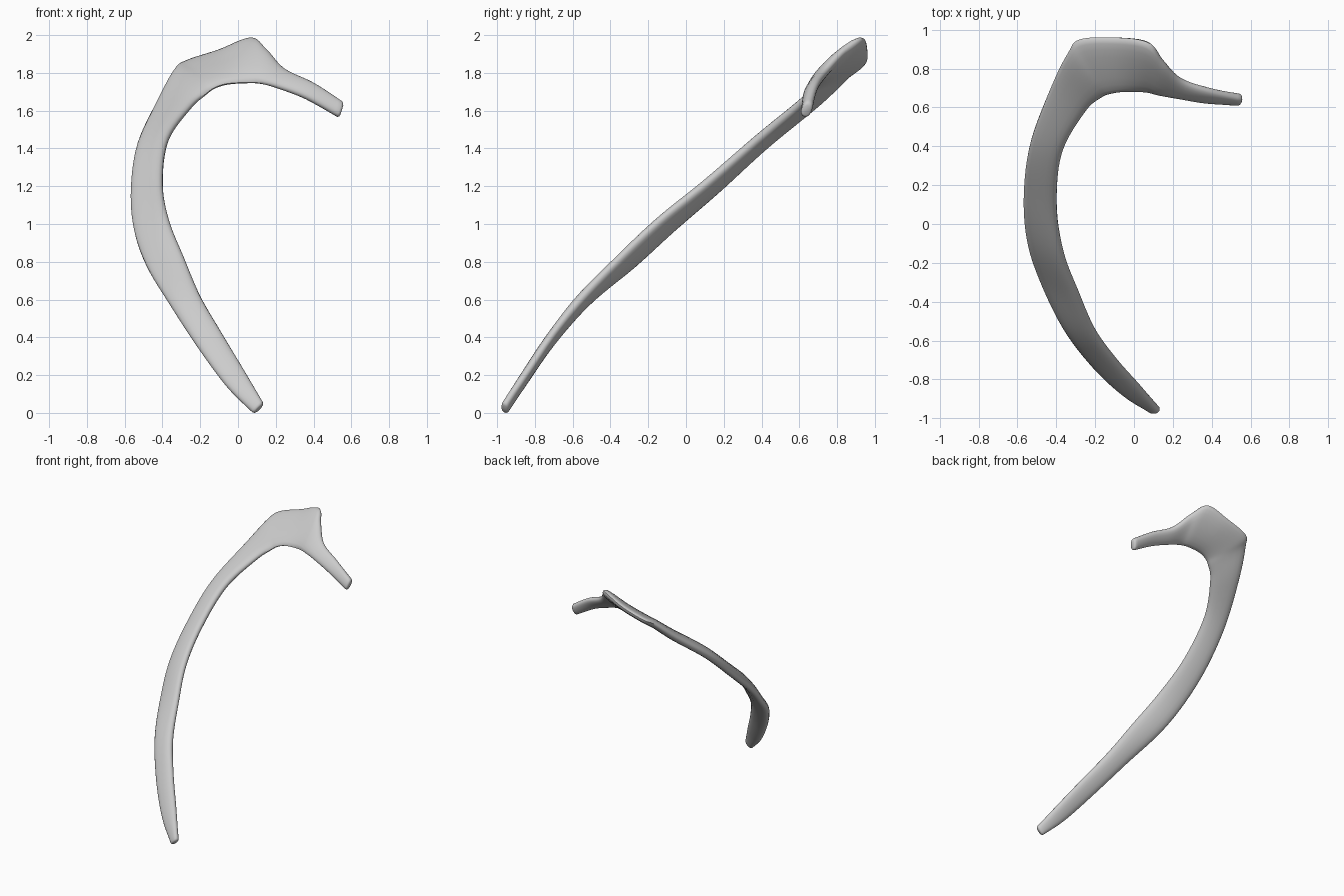
import bpy, bmesh, math
from mathutils import Vector

if "Cube" in bpy.data.objects:
    bpy.data.objects.remove(bpy.data.objects["Cube"])

# Stations along the rib: outer edge point, inner edge point, thickness
STATIONS = [
    ((0.075, -0.955, 0.015), (0.130, -0.955, 0.07), 0.045),
    ((-0.06, -0.875, 0.15), (0.03, -0.835, 0.24), 0.055),
    ((-0.215, -0.73, 0.36), (-0.09, -0.70, 0.44), 0.06),
    ((-0.365, -0.53, 0.59), (-0.20, -0.55, 0.63), 0.07),
    ((-0.485, -0.28, 0.79), (-0.285, -0.36, 0.83), 0.07),
    ((-0.55, -0.07, 0.98), (-0.365, -0.15, 1.03), 0.07),
    ((-0.565, 0.17, 1.19), (-0.40, 0.10, 1.23), 0.07),
    ((-0.53, 0.43, 1.43), (-0.37, 0.37, 1.46), 0.07),
    ((-0.42, 0.72, 1.67), (-0.25, 0.58, 1.63), 0.07),
    ((-0.34, 0.88, 1.82), (-0.17, 0.65, 1.70), 0.065),
    ((-0.28, 0.95, 1.87), (-0.12, 0.67, 1.735), 0.06),
    ((-0.10, 0.96, 1.93), (-0.05, 0.68, 1.755), 0.06),
    ((0.07, 0.935, 1.995), (0.06, 0.68, 1.76), 0.065),
    ((0.15, 0.84, 1.935), (0.13, 0.665, 1.755), 0.06),
    ((0.245, 0.745, 1.83), (0.22, 0.65, 1.73), 0.055),
    ((0.40, 0.69, 1.755), (0.36, 0.63, 1.675), 0.055),
    ((0.55, 0.655, 1.66), (0.525, 0.625, 1.58), 0.055),
]
SIDES, STEPS = 20, 6


def catmull(a, b, c, d, t):
    return 0.5 * (2 * b + (c - a) * t + (2 * a - 5 * b + 4 * c - d) * t * t
                  + (3 * b - a - 3 * c + d) * t ** 3)


def smooth_stations(rows):
    pts = [(Vector(o), Vector(i), w) for o, i, w in rows]
    pts = [pts[0]] + pts + [pts[-1]]
    out = []
    for k in range(1, len(pts) - 2):
        for s in range(STEPS):
            out.append(tuple(catmull(*[pts[k + j][n] for j in (-1, 0, 1, 2)], s / STEPS)
                             for n in range(3)))
    out.append(pts[-1])
    return out


def rounded(c):
    # slightly boxier than an ellipse
    return math.copysign(abs(c) ** 0.85, c)


def ring(bm, centre, long_axis, thin_axis):
    verts = []
    for k in range(SIDES):
        a = 2 * math.pi * k / SIDES
        verts.append(bm.verts.new(centre + long_axis * rounded(math.cos(a))
                                  + thin_axis * rounded(math.sin(a))))
    return verts


rows = smooth_stations(STATIONS)
centres = [(o + i) / 2 for o, i, w in rows]
bm = bmesh.new()
rings = []
last = len(rows) - 1
for n, (o, i, w) in enumerate(rows):
    tangent = (centres[min(n + 2, last)] - centres[max(n - 2, 0)]).normalized()
    half = (i - o) / 2
    thin = tangent.cross(half).normalized() * w / 2
    caps = [(0.014, 0.62), (0.009, 0.87)]
    # rounded start and end caps
    if n == 0:
        for d, s in caps:
            rings.append(ring(bm, centres[n] - tangent * d, half * s, thin * s))
    rings.append(ring(bm, centres[n], half, thin))
    if n == last:
        for d, s in reversed(caps):
            rings.append(ring(bm, centres[n] + tangent * d, half * s, thin * s))

for a, b in zip(rings, rings[1:]):
    for k in range(SIDES):
        m = (k + 1) % SIDES
        bm.faces.new((a[k], a[m], b[m], b[k]))
bm.faces.new(rings[0])
bm.faces.new(rings[-1])
bmesh.ops.recalc_face_normals(bm, faces=bm.faces)

# Rib bone
mesh = bpy.data.meshes.new("rib_bone")
bm.to_mesh(mesh)
bm.free()
rib = bpy.data.objects.new("rib_bone", mesh)
bpy.context.collection.objects.link(rib)
bpy.context.view_layer.objects.active = rib
rib.select_set(True)
bpy.ops.object.shade_smooth_by_angle(angle=math.radians(50))
rib.location.z = -min(v.co.z for v in mesh.vertices)
